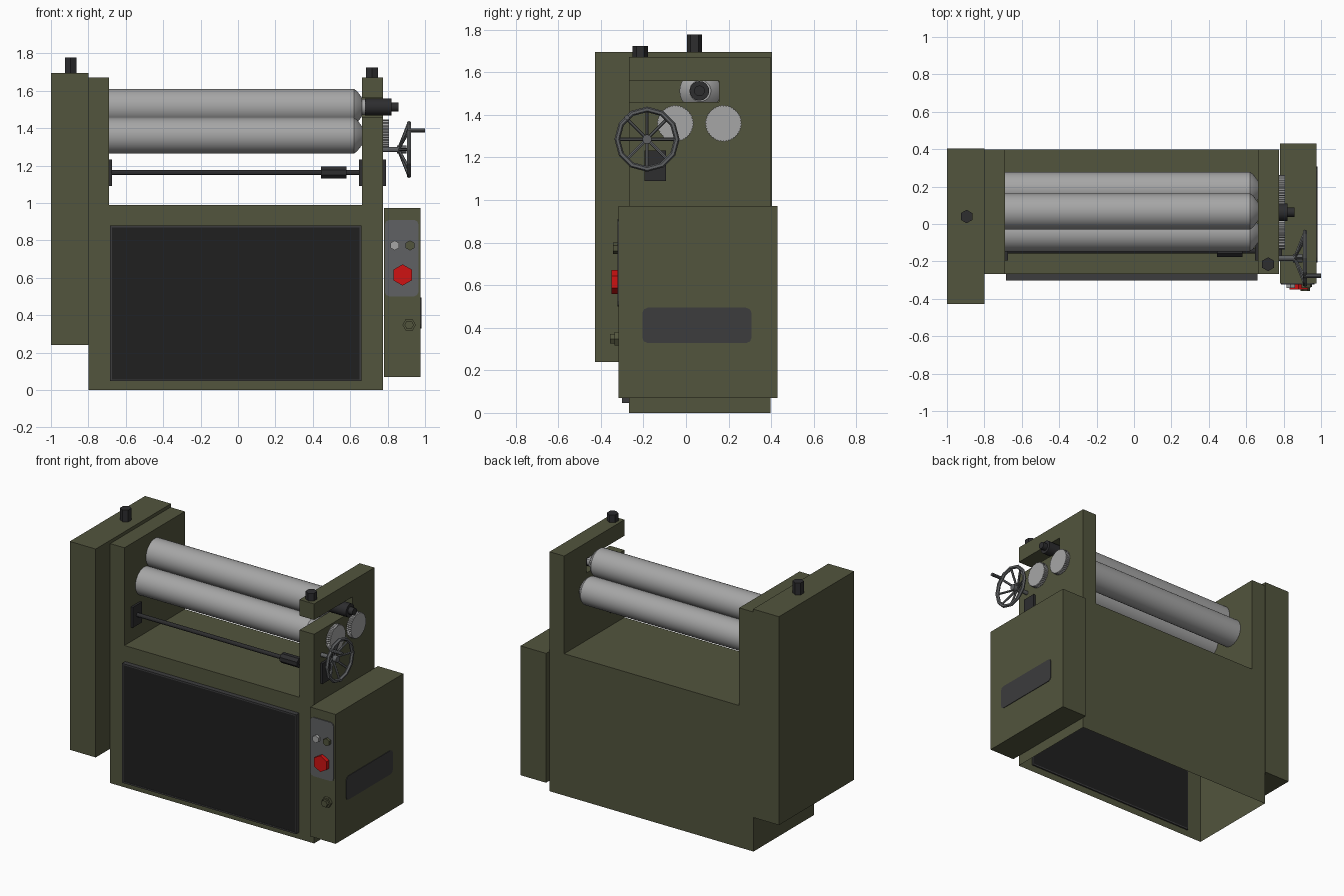
import bpy, bmesh, math
from mathutils import Vector

if "Cube" in bpy.data.objects:
    bpy.data.objects.remove(bpy.data.objects["Cube"])


def material(name, r, g, b):
    m = bpy.data.materials.new(name)
    m.diffuse_color = (r, g, b, 1)
    m.use_nodes = True
    m.node_tree.nodes["Principled BSDF"].inputs["Base Color"].default_value = m.diffuse_color
    return m


GREEN = material("olive green paint", 0.085, 0.090, 0.047)
STEEL = material("roller steel", 0.38, 0.38, 0.38)
BLACK = material("black panel", 0.014, 0.014, 0.014)
DARK = material("dark grey", 0.045, 0.045, 0.047)
IRON = material("blackened iron", 0.026, 0.026, 0.028)
GREY = material("mid grey", 0.115, 0.12, 0.125)
RED = material("red", 0.62, 0.006, 0.006)


def finish(name, bm, mat, smooth=False):
    bmesh.ops.recalc_face_normals(bm, faces=bm.faces)
    me = bpy.data.meshes.new(name)
    bm.to_mesh(me)
    bm.free()
    me.materials.append(mat)
    ob = bpy.data.objects.new(name, me)
    bpy.context.collection.objects.link(ob)
    if smooth:
        bpy.ops.object.select_all(action='DESELECT')
        ob.select_set(True)
        bpy.context.view_layer.objects.active = ob
        bpy.ops.object.shade_smooth_by_angle(angle=math.radians(25))
    return ob


def place(axis, u, v, t):
    return {'X': (t, u, v), 'Y': (u, t, v), 'Z': (u, v, t)}[axis]


def loft(name, axis, sections, mat, smooth=False):
    """Skin equal-length outlines [(position along axis, points)] and cap the ends."""
    bm = bmesh.new()
    rings = [[bm.verts.new(place(axis, u, v, t)) for u, v in pts] for t, pts in sections]
    n = len(rings[0])
    for a, b in zip(rings, rings[1:]):
        for i in range(n):
            j = (i + 1) % n
            bm.faces.new((a[i], a[j], b[j], b[i]))
    bm.faces.new(rings[0])
    bm.faces.new(rings[-1])
    return finish(name, bm, mat, smooth)


def prism(name, axis, pts, t0, t1, mat):
    return loft(name, axis, [(t0, pts), (t1, pts)], mat)


def circle(c, r, n, phase=0.0):
    return [(c[0] + r * math.cos(phase + 2 * math.pi * i / n),
             c[1] + r * math.sin(phase + 2 * math.pi * i / n)) for i in range(n)]


def turned(name, axis, c, profile, n, mat, smooth=False, phase=0.0):
    """Round part from (position, radius) pairs."""
    return loft(name, axis, [(t, circle(c, r, n, phase)) for t, r in profile], mat, smooth)


def rect(u0, u1, v0, v1, cut=0.0):
    if not cut:
        return [(u0, v0), (u1, v0), (u1, v1), (u0, v1)]
    k = cut * 0.3
    pts = []
    for cu, cv, su, sv in ((u0, v0, 1, 1), (u1, v0, -1, 1), (u1, v1, -1, -1), (u0, v1, 1, -1)):
        corner = [(cu, cv + sv * cut), (cu + su * k, cv + sv * k), (cu + su * cut, cv)]
        pts += corner if su == sv else corner[::-1]
    return pts


def box(name, x, y, z, mat):
    return prism(name, 'Z', rect(*x, *y), z[0], z[1], mat)


# Main body: shell open at the bottom
body = box("body", (-0.80, 0.775), (-0.267, 0.398), (0.0, 0.99), GREEN)
bm = bmesh.new()
bm.from_mesh(body.data)
bmesh.ops.delete(bm, geom=[f for f in bm.faces if f.calc_center_median().z < 0.01],
                 context='FACES_ONLY')
bm.to_mesh(body.data)
bm.free()

# Side posts, the right one slotted from the front
box("left_post", (-0.80, -0.69), (-0.267, 0.398), (0.99, 1.672), GREEN)
prism("right_post", 'X', [(-0.267, 0.99), (0.398, 0.99), (0.398, 1.672), (-0.267, 1.672),
                          (-0.267, 1.56), (0.155, 1.56), (0.155, 1.46), (-0.267, 1.46)],
      0.662, 0.775, GREEN)

# Drive cover and control cabinet
box("drive_cover", (-1.0, -0.80), (-0.427, 0.403), (0.24, 1.695), GREEN)
box("control_cabinet", (0.78, 0.977), (-0.317, 0.43), (0.07, 0.973), GREEN)
prism("cabinet_side_plate", 'X', rect(-0.205, 0.308, 0.328, 0.494, 0.025), 0.977, 0.981, DARK)

# Front access panel with a frame, reaching through the body wall
X0, X1, Z0, Z1, W = -0.685, 0.66, 0.047, 0.88, 0.01
for nm, r in (("bottom", (X0, X1, Z0, Z0 + W)), ("top", (X0, X1, Z1 - W, Z1)),
              ("left", (X0, X0 + W, Z0 + W, Z1 - W)), ("right", (X1 - W, X1, Z0 + W, Z1 - W))):
    prism("panel_frame_" + nm, 'Y', rect(*r), -0.301, -0.257, DARK)
prism("front_panel", 'Y', rect(X0 + W, X1 - W, Z0 + W, Z1 - W), -0.299, -0.257, BLACK)

# Controls
UP = math.pi / 2
prism("control_plate", 'Y', rect(0.785, 0.965, 0.50, 0.91, 0.025), -0.323, -0.317, GREY)
turned("stop_button", 'Y', (0.88, 0.615), [(-0.32, 0.057), (-0.35, 0.057)], 6, RED, phase=UP)
turned("steel_button", 'Y', (0.838, 0.773), [(-0.32, 0.026), (-0.343, 0.026)], 6, STEEL, phase=UP)
turned("green_button", 'Y', (0.92, 0.773), [(-0.32, 0.027), (-0.343, 0.027)], 6, GREEN, phase=UP)
turned("lower_knob", 'Y', (0.915, 0.348),
       [(-0.315, 0.036), (-0.337, 0.036), (-0.337, 0.025), (-0.357, 0.025)], 6, GREEN)

# Hex bolts on top
turned("cover_bolt", 'Z', (-0.895, 0.04), [(1.69, 0.036), (1.778, 0.036)], 6, IRON, phase=UP)
turned("post_bolt", 'Z', (0.717, -0.215), [(1.67, 0.037), (1.725, 0.037)], 6, IRON, phase=UP)

# Three rollers with tapered right ends
for nm, c, r in (("front", (-0.05, 1.36), 0.096), ("back", (0.182, 1.36), 0.096),
                 ("upper", (0.067, 1.513), 0.097)):
    profile = [(-0.69, r), (0.62, r), (0.637, r - 0.012), (0.663, 0.05)]
    if nm == "upper":
        profile += [(0.663, 0.042), (0.69, 0.042)]
    turned(nm + "_roller", 'X', c, profile, 48, STEEL, True)

# Fine-toothed discs outside the right post
for nm, y in (("front", -0.05), ("back", 0.176)):
    pts = [(y + r * math.cos(a), 1.36 + r * math.sin(a))
           for i in range(80) for a, r in [(2 * math.pi * i / 80, 0.087 if i % 2 else 0.082)]]
    prism(nm + "_toothed_disc", 'X', pts, 0.775, 0.807, STEEL)

# Bearing shaft of the upper roller
turned("upper_roller_shaft", 'X', (0.063, 1.513),
       [(0.68, 0.046), (0.822, 0.046), (0.822, 0.025), (0.857, 0.025)], 16, IRON, True)

# Guide rod with its brackets and slider
turned("guide_rod", 'X', (-0.145, 1.163), [(-0.68, 0.014), (0.66, 0.014)], 12, IRON, True)
prism("rod_slider", 'X', circle((-0.143, 1.163), 0.035, 8, math.pi / 8), 0.445, 0.58, IRON)
for nm, x0, x1 in (("left", -0.69, -0.675), ("inner", 0.647, 0.662), ("outer", 0.775, 0.791)):
    box(nm + "_rod_bracket", (x0, x1), (-0.195, -0.095), (1.09, 1.233), IRON)

# Handwheel: twelve-sided rim, eight slanted spokes, hub and crank handle
HY, HZ = -0.183, 1.286
bpy.ops.mesh.primitive_torus_add(major_segments=12, minor_segments=6, major_radius=0.14,
                                 minor_radius=0.013, location=(0.914, HY, HZ),
                                 rotation=(0, math.pi / 2, 0))
rim = bpy.context.object
rim.name = "handwheel_rim"
rim.data.materials.append(GREY)
bm = bmesh.new()
for i in range(8):
    a = i * math.pi / 4
    d = Vector((0, math.cos(a), math.sin(a)))
    p = Vector((0.862, HY, HZ)) + d * 0.012
    q = Vector((0.912, HY, HZ)) + d * 0.138
    new = bmesh.ops.create_cone(bm, cap_ends=True, segments=6, radius1=0.008,
                                radius2=0.008, depth=(q - p).length)["verts"]
    m = (q - p).to_track_quat('Z', 'Y').to_matrix().to_4x4()
    m.translation = (p + q) / 2
    bmesh.ops.transform(bm, matrix=m, verts=new)
finish("handwheel_spokes", bm, GREY)
turned("handwheel_shaft", 'X', (HY, HZ),
       [(0.775, 0.014), (0.85, 0.014), (0.85, 0.022), (0.90, 0.022)], 12, GREY, True)
turned("crank_handle", 'X', (-0.277, 1.388), [(0.905, 0.012), (1.0, 0.012)], 10, GREY, True)
